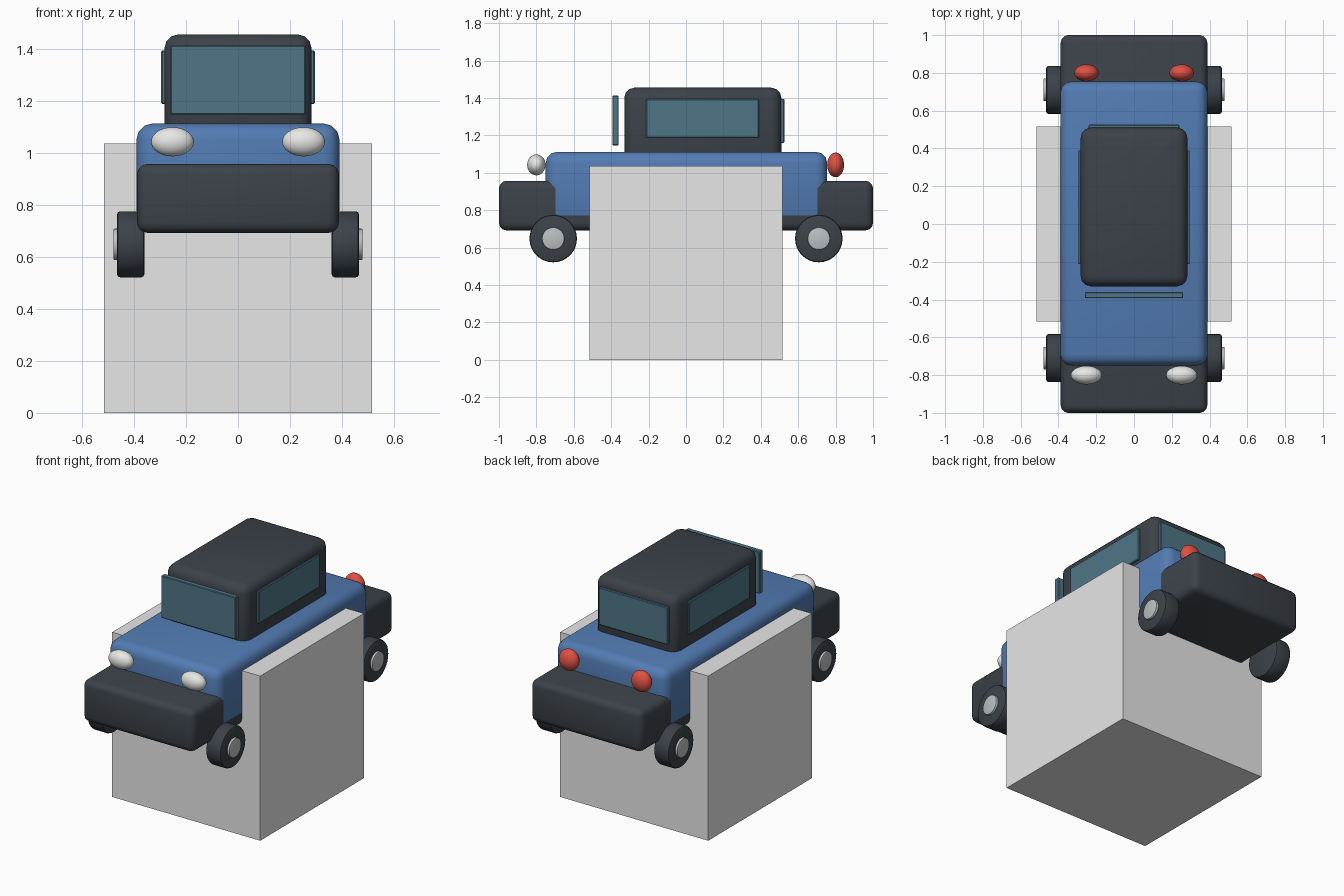
import bpy
from math import radians

cube = bpy.data.objects.get("Cube")
if cube:
    bpy.data.objects.remove(cube, do_unlink=True)


def material(name, rgb):
    m = bpy.data.materials.new(name)
    m.use_nodes = True
    m.diffuse_color = (*rgb, 1)
    m.node_tree.nodes["Principled BSDF"].inputs["Base Color"].default_value = (*rgb, 1)
    return m


blue = material("blue_paint", (0.085, 0.2, 0.45))
dark = material("charcoal", (0.045, 0.055, 0.068))
glass = material("teal_glass", (0.08, 0.18, 0.24))
red = material("red_lamp", (0.75, 0.08, 0.055))
white = material("white_lamp", (0.88, 0.88, 0.86))
silver = material("silver_hub", (0.5, 0.53, 0.55))
grey = material("light_grey", (0.8, 0.8, 0.8))


def finish(name, mat, bevel=0, segments=3, smooth=True):
    ob = bpy.context.object
    ob.name = name
    ob.data.materials.append(mat)
    if bevel:
        mod = ob.modifiers.new("rounding", "BEVEL")
        mod.width = bevel
        mod.segments = segments
        mod.limit_method = "ANGLE"
        bpy.ops.object.modifier_apply(modifier=mod.name)
    if smooth:
        bpy.ops.object.shade_smooth_by_angle(angle=radians(35))
    return ob


def box(name, mat, x, y, z, bevel=0, segments=3):
    """Box given by its (low, high) extent on each axis."""
    spans = (x, y, z)
    bpy.ops.mesh.primitive_cube_add(size=1, location=[(a + b) / 2 for a, b in spans])
    bpy.context.object.scale = [b - a for a, b in spans]
    bpy.ops.object.transform_apply(location=False, rotation=False, scale=True)
    return finish(name, mat, bevel, segments, bevel > 0)


def disc(name, mat, x0, x1, y, z, radius, bevel):
    """Cylinder lying along x."""
    bpy.ops.mesh.primitive_cylinder_add(vertices=32, radius=radius, depth=abs(x1 - x0),
                                        location=((x0 + x1) / 2, y, z),
                                        rotation=(0, radians(90), 0))
    return finish(name, mat, bevel, 2)


def lamp(name, mat, centre, radii):
    bpy.ops.mesh.primitive_uv_sphere_add(segments=32, ring_count=16, radius=1, location=centre)
    bpy.context.object.scale = radii
    bpy.ops.object.transform_apply(location=False, rotation=False, scale=True)
    return finish(name, mat)


# Block under the car, reaching up into the body
box("base_block", grey, (-0.515, 0.515), (-0.515, 0.515), (0, 1.035))

# Chassis with bumpers, body (a hair wider than the chassis) and cabin
box("chassis", dark, (-0.388, 0.388), (-1, 1), (0.692, 0.957), 0.04)
box("body", blue, (-0.39, 0.39), (-0.75, 0.755), (0.72, 1.112), 0.06)
box("cabin", dark, (-0.283, 0.283), (-0.33, 0.51), (1.04, 1.455), 0.055)

# Windows
box("windshield", glass, (-0.26, 0.26), (-0.393, -0.36), (1.147, 1.413), 0.004, 1)
box("rear_window", glass, (-0.24, 0.24), (0.5, 0.526), (1.16, 1.395), 0.004, 1)

# Parts repeated on both sides
for side, s in (("left", 1), ("right", -1)):
    box(f"{side}_window", glass, sorted((s * 0.27, s * 0.295)), (-0.213, 0.39),
        (1.188, 1.393), 0.004, 1)
    lamp(f"{side}_headlight", white, (s * 0.252, -0.8, 1.042), (0.082, 0.049, 0.056))
    lamp(f"{side}_taillight", red, (s * 0.252, 0.8, 1.042), (0.065, 0.045, 0.066))
    for end, y in (("front", -0.71), ("rear", 0.71)):
        disc(f"{end}_{side}_tyre", dark, s * 0.36, s * 0.465, y, 0.648, 0.127, 0.012)
        disc(f"{end}_{side}_hub", silver, s * 0.44, s * 0.479, y, 0.648, 0.06, 0.004)
